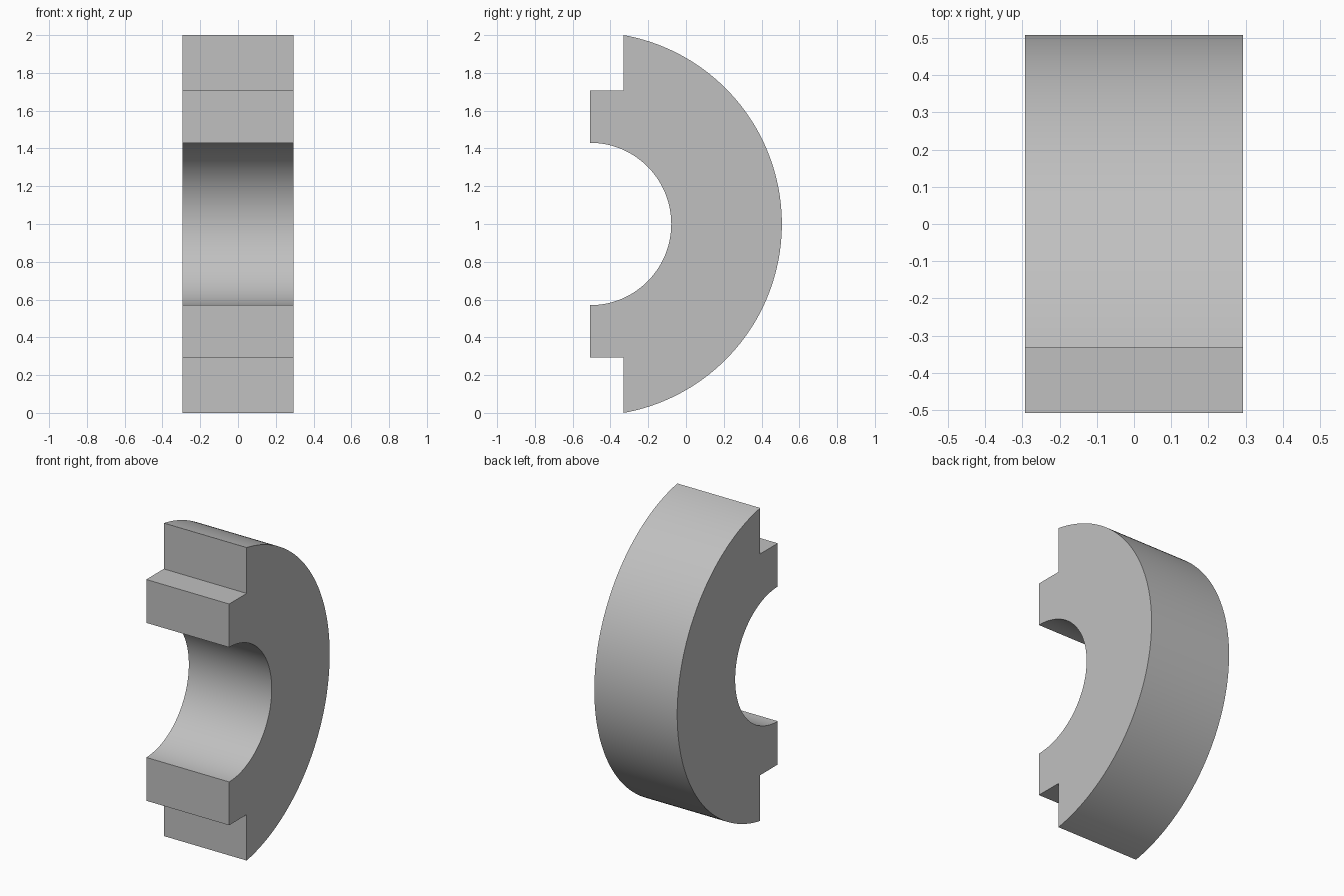
import bpy, bmesh
from math import asin, cos, sin, pi

cube = bpy.data.objects.get("Cube")
if cube:
    bpy.data.objects.remove(cube, do_unlink=True)

HALF_WIDTH = 0.293
CENTRE_Y, CENTRE_Z = -0.508, 1.0
OUTER_R, BORE_R = 1.0155, 0.43
STEP_Y, STEP_Z = -0.331, 0.707   # shoulder plane and half height of the tongue


def arc(radius, start, end, steps):
    """Points on an arc about the shared axis, measured from the back (+y)."""
    angles = [start + (end - start) * i / steps for i in range(steps + 1)]
    return [(CENTRE_Y + radius * cos(a), CENTRE_Z + radius * sin(a)) for a in angles]


# Grey material
grey = bpy.data.materials.new("light grey")
grey.use_nodes = True
colour = (0.53, 0.53, 0.53, 1.0)
grey.diffuse_color = colour
grey.node_tree.nodes["Principled BSDF"].inputs["Base Color"].default_value = colour

# Profile: outer rim, stepped tongues and half-round bore
rim_angle = asin(1.0 / OUTER_R)
profile = arc(OUTER_R, -rim_angle, rim_angle, 96)
profile += [(STEP_Y, CENTRE_Z + STEP_Z), (CENTRE_Y, CENTRE_Z + STEP_Z)]
profile += arc(BORE_R, pi / 2, -pi / 2, 72)
profile += [(CENTRE_Y, CENTRE_Z - STEP_Z), (STEP_Y, CENTRE_Z - STEP_Z)]

# Extrude the profile across the width
bm = bmesh.new()
face = bm.faces.new([bm.verts.new((-HALF_WIDTH, y, z)) for y, z in profile])
extruded = bmesh.ops.extrude_face_region(bm, geom=[face], use_keep_orig=True)
moved = [v for v in extruded["geom"] if isinstance(v, bmesh.types.BMVert)]
bmesh.ops.translate(bm, verts=moved, vec=(2 * HALF_WIDTH, 0, 0))
bmesh.ops.recalc_face_normals(bm, faces=bm.faces)
mesh = bpy.data.meshes.new("half_ring")
bm.to_mesh(mesh)
bm.free()
mesh.materials.append(grey)

half_ring = bpy.data.objects.new("half_ring", mesh)
bpy.context.collection.objects.link(half_ring)
bpy.ops.object.select_all(action="DESELECT")
half_ring.select_set(True)
bpy.context.view_layer.objects.active = half_ring
bpy.ops.object.shade_smooth_by_angle(angle=pi / 6)
